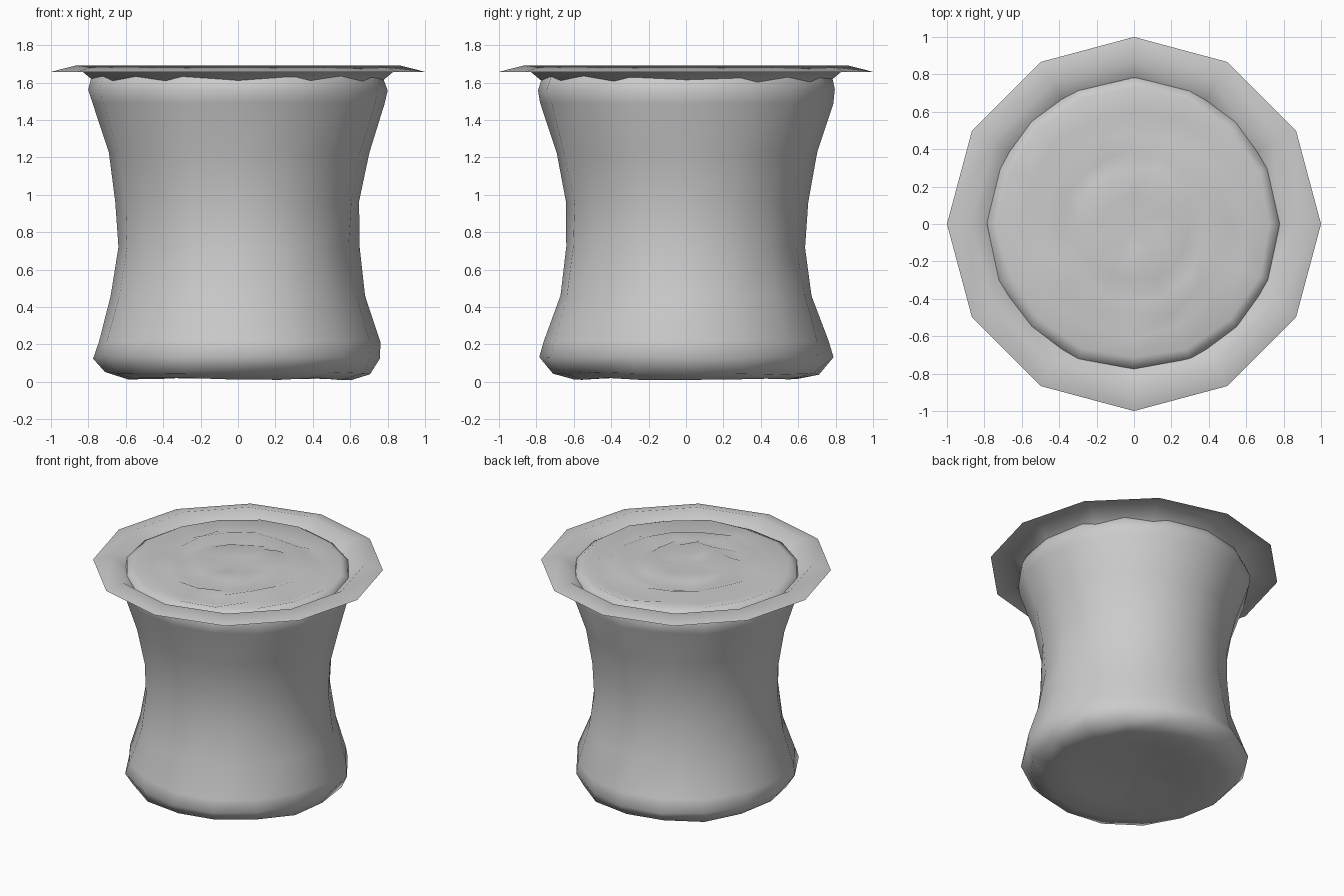
import bpy, bmesh, math, random

if "Cube" in bpy.data.objects:
    bpy.data.objects.remove(bpy.data.objects["Cube"])

random.seed(4)


def lathe(name, profile, sides, jitter=0.0, cap=False):
    """Revolve (radius, z, wobble) points; radius 0 makes a pole."""
    bm = bmesh.new()
    rings = []
    for r, z, w in profile:
        if r == 0:
            rings.append([bm.verts.new((0, 0, z))])
            continue
        ring = []
        for i in range(sides):
            a = 2 * math.pi * i / sides
            rr = r + random.uniform(-1, 1) * jitter * w
            zz = max(0.0, z + random.uniform(-1, 1) * jitter * w * 0.5)
            ring.append(bm.verts.new((rr * math.cos(a), rr * math.sin(a), zz)))
        rings.append(ring)
    for lo, hi in zip(rings, rings[1:]):
        for i in range(sides):
            j = (i + 1) % sides
            if len(lo) == 1:
                bm.faces.new((lo[0], hi[j], hi[i]))
            elif len(hi) == 1:
                bm.faces.new((lo[i], lo[j], hi[0]))
            else:
                bm.faces.new((lo[i], lo[j], hi[j], hi[i]))
    mesh = bpy.data.meshes.new(name)
    bm.to_mesh(mesh)
    bm.free()
    obj = bpy.data.objects.new(name, mesh)
    bpy.context.collection.objects.link(obj)
    for p in mesh.polygons:
        p.use_smooth = True
    return obj


# Waisted stump: dished underside, flared ends, ridged top
lathe("stump_body", [
    (0, 0.05, 0), (0.25, 0.05, 1), (0.42, 0.025, 1), (0.60, 0.015, 0.6),
    (0.72, 0.045, 0.8), (0.775, 0.13, 0.8), (0.75, 0.22, 0.6),
    (0.68, 0.46, 0.6), (0.643, 0.72, 0.5), (0.648, 0.96, 0.5),
    (0.695, 1.22, 0.6), (0.785, 1.49, 0.5), (0.80, 1.56, 0.5),
    (0.775, 1.63, 0.4), (0.72, 1.662, 0.6), (0.60, 1.635, 1.2),
    (0.50, 1.672, 1.2), (0.40, 1.645, 1.2), (0.31, 1.675, 1.2),
    (0.15, 1.66, 0.8), (0, 1.66, 0)], 16, 0.02)

# Thin twelve-sided collar dipping down into the top of the stump
lathe("top_collar", [(0.75, 1.59, 0), (0.87, 1.69, 0), (1.0, 1.657, 0)], 12)
